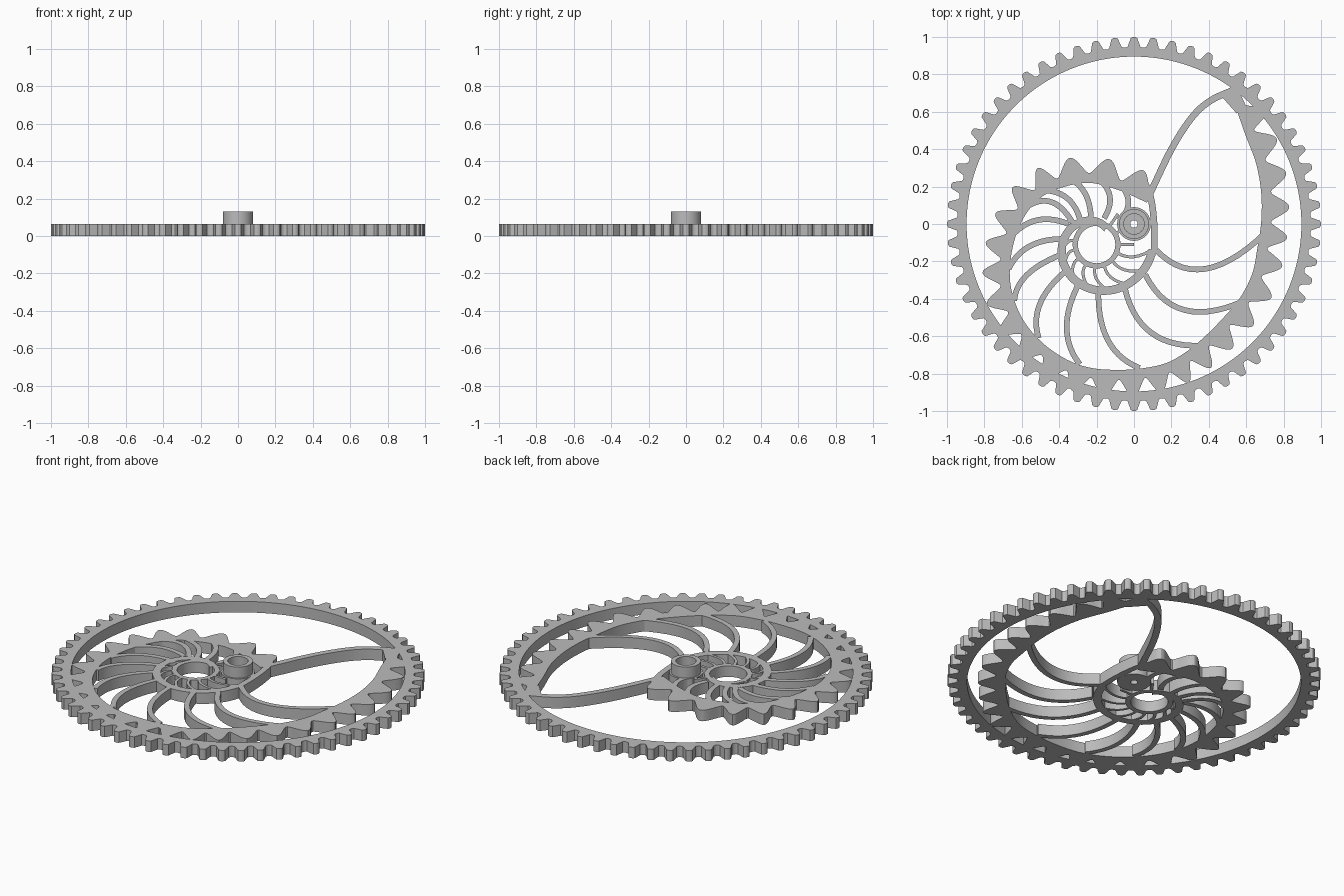
import bpy
import bmesh
from math import sin, cos, pi, tanh, radians
from mathutils import Vector

cube = bpy.data.objects.get("Cube")
if cube:
    bpy.data.objects.remove(cube, do_unlink=True)

THICK = 0.065
HUB = Vector((-0.2, -0.11))

grey = bpy.data.materials.new("plain grey")
grey.use_nodes = True
grey.diffuse_color = (0.5, 0.5, 0.5, 1)
grey.node_tree.nodes["Principled BSDF"].inputs["Base Color"].default_value = (0.5, 0.5, 0.5, 1)


def polar(radius, angle, centre=Vector((0, 0))):
    return centre + Vector((cos(angle), sin(angle))) * radius


def hundredths(pairs):
    return [Vector(p) / 100 for p in pairs]


def sweep(bm, left, right, bottom=0.0, top=THICK, closed=False):
    """Solid slab between two matching edge lines."""
    sections = []
    for a, b in zip(left, right):
        corners = ((a, bottom), (b, bottom), (b, top), (a, top))
        sections.append([bm.verts.new((p.x, p.y, z)) for p, z in corners])
    count = len(sections)
    for i in range(count if closed else count - 1):
        s, t = sections[i], sections[(i + 1) % count]
        for k in range(4):
            m = (k + 1) % 4
            bm.faces.new((s[k], s[m], t[m], t[k]))
    if not closed:
        bm.faces.new(sections[0])
        bm.faces.new(sections[-1])


def finish(name, bm):
    bmesh.ops.recalc_face_normals(bm, faces=bm.faces)
    mesh = bpy.data.meshes.new(name)
    bm.to_mesh(mesh)
    bm.free()
    mesh.materials.append(grey)
    obj = bpy.data.objects.new(name, mesh)
    bpy.context.collection.objects.link(obj)
    bpy.ops.object.select_all(action="DESELECT")
    obj.select_set(True)
    bpy.context.view_layer.objects.active = obj
    bpy.ops.object.shade_smooth_by_angle(angle=radians(30))
    return obj


def smooth_path(points, steps=6):
    """Curve passing through every point."""
    first = points[0] * 2 - points[1]
    last = points[-1] * 2 - points[-2]
    p = [first] + points + [last]
    path = []
    for i in range(1, len(p) - 2):
        a, b, c, d = p[i - 1:i + 3]
        for s in range(steps):
            t = s / steps
            path.append((b * 2 + (c - a) * t + (a * 2 - b * 5 + c * 4 - d) * t ** 2
                         + (b * 3 - a - c * 3 + d) * t ** 3) / 2)
    return path + [points[-1]]


def arc_through(start, middle, end, steps=14):
    """Parabolic arc through three points."""
    control = middle * 2 - (start + end) / 2
    return [start * (1 - t) ** 2 + control * 2 * t * (1 - t) + end * t ** 2
            for t in (i / steps for i in range(steps + 1))]


def strip(bm, path, inward, outward):
    """Band following a path, with its own offset on each side."""
    left, right = [], []
    for i, p in enumerate(path):
        d = (path[min(i + 1, len(path) - 1)] - path[max(i - 1, 0)]).normalized()
        side = Vector((d.y, -d.x))
        left.append(p - side * inward)
        right.append(p + side * outward)
    sweep(bm, left, right)


def ring(bm, inner, outer, bottom, top, centre=Vector((0, 0)), segments=64):
    angles = [2 * pi * i / segments for i in range(segments)]
    sweep(bm, [polar(inner, a, centre) for a in angles],
          [polar(outer, a, centre) for a in angles], bottom, top, True)


# Outer ring gear with rounded teeth
TEETH, SAMPLES = 60, 12
bm = bmesh.new()
angles = [2 * pi * i / (TEETH * SAMPLES) for i in range(TEETH * SAMPLES)]
sweep(bm, [polar(0.895, a) for a in angles],
      [polar(0.972 + 0.028 * tanh(2 * cos(TEETH * a)) / tanh(2), a) for a in angles],
      closed=True)
finish("outer_ring_gear", bm)

# Valleys between the teeth of the spiral gear
valleys = hundredths([
    (9, 16), (-7, 23), (-24, 27), (-41, 24), (-53, 18), (-62, 8), (-68, -5),
    (-71, -19), (-71, -33), (-67, -47), (-60, -59), (-49, -70), (-36, -78),
    (-23, -82), (-8, -83), (6, -82), (19, -79), (30, -73), (40, -65), (51, -54),
    (61, -42), (68, -28), (71, -13), (73, 1), (73, 17), (70, 34), (64, 50), (59, 64)])

# Spiral rim
bm = bmesh.new()
strip(bm, smooth_path(valleys + hundredths([(54, 74)])), 0.05, 0.004)
finish("spiral_rim", bm)

# Spiral gear teeth
bm = bmesh.new()
for a, b in zip(valleys, valleys[1:]):
    d = (b - a).normalized()
    out = Vector((d.y, -d.x))
    ts = [i / 14 for i in range(15)]
    base = [a.lerp(b, t) - out * 0.02 for t in ts]
    edge = [a.lerp(b, t) + out * 0.1 * sin(pi * min(t, 1 - t)) ** 1.4 for t in ts]
    sweep(bm, base, edge)
finish("spiral_gear_teeth", bm)

# Long curved arm and its widened tip
bm = bmesh.new()
strip(bm, smooth_path(hundredths([(8, 15), (20, 40), (31, 57), (41, 66), (54, 72)])),
      0.018, 0.018)
sweep(bm, hundredths([(47, 68), (55, 59)]), hundredths([(53, 73), (58, 67)]))
finish("long_arm", bm)

# Straight end wall of the spiral
bm = bmesh.new()
strip(bm, smooth_path(hundredths([(4, 26), (9, 15), (11, 0), (11, -14)])), 0.015, 0.02)
finish("spiral_end_wall", bm)

# Curved spokes from hub to rim
spokes = [
    (12, -14, 38, -24, 70, -5), (6, -27, 27, -46, 59, -41),
    (-5, -34, 9, -58, 36, -65), (-19, -35, -14, -62, 3, -77),
    (-29, -31, -36, -55, -29, -75), (-35, -24, -50, -42, -51, -61),
    (-38, -16, -57, -27, -64, -41), (-38, -8, -56, -12, -67, -24),
    (-35, 0, -52, 2, -66, -7), (-33, 1, -45, 12, -59, 8),
    (-29, 3, -36, 14, -48, 18), (-23, 3, -26, 16, -34, 24),
    (-16, 3, -13, 15, -20, 25), (-8, 2, -3, 11, -7, 21)]
bm = bmesh.new()
for s in spokes:
    strip(bm, arc_through(*hundredths([s[:2], s[2:4], s[4:]])), 0.015, 0.015)
finish("curved_spokes", bm)


# Hub: bearing ring and the growing spiral around it
def hub_radius(angle):
    return 0.145 + 0.175 * (angle - pi / 2) / radians(260)


bm = bmesh.new()
ring(bm, 0.1, 0.128, 0, THICK, HUB)
finish("hub_ring", bm)

bm = bmesh.new()
turn = [radians(a) for a in range(60, 356, 5)]
sweep(bm, [polar(hub_radius(a) - 0.045, a, HUB) for a in turn],
      [polar(hub_radius(a), a, HUB) for a in turn])
finish("hub_spiral", bm)

# Small spokes inside the hub
bm = bmesh.new()
for degrees in range(170, 350, 24):
    a = radians(degrees)
    end = a + radians(16)
    reach = hub_radius(end) - 0.03
    strip(bm, arc_through(polar(0.12, a, HUB), polar((0.12 + reach) / 2, a + 0.06, HUB),
                          polar(reach, end, HUB), 6), 0.008, 0.008)
for degrees in (0, 30, 55):
    a = radians(degrees)
    strip(bm, [polar(0.12, a, HUB), polar(0.2, a, HUB)], 0.008, 0.008)
finish("small_hub_spokes", bm)

# Shaft seat and raised collar
bm = bmesh.new()
ring(bm, 0.02, 0.09, 0, THICK)
finish("shaft_seat", bm)

bm = bmesh.new()
ring(bm, 0.055, 0.08, 0, 0.13)
finish("raised_collar", bm)
